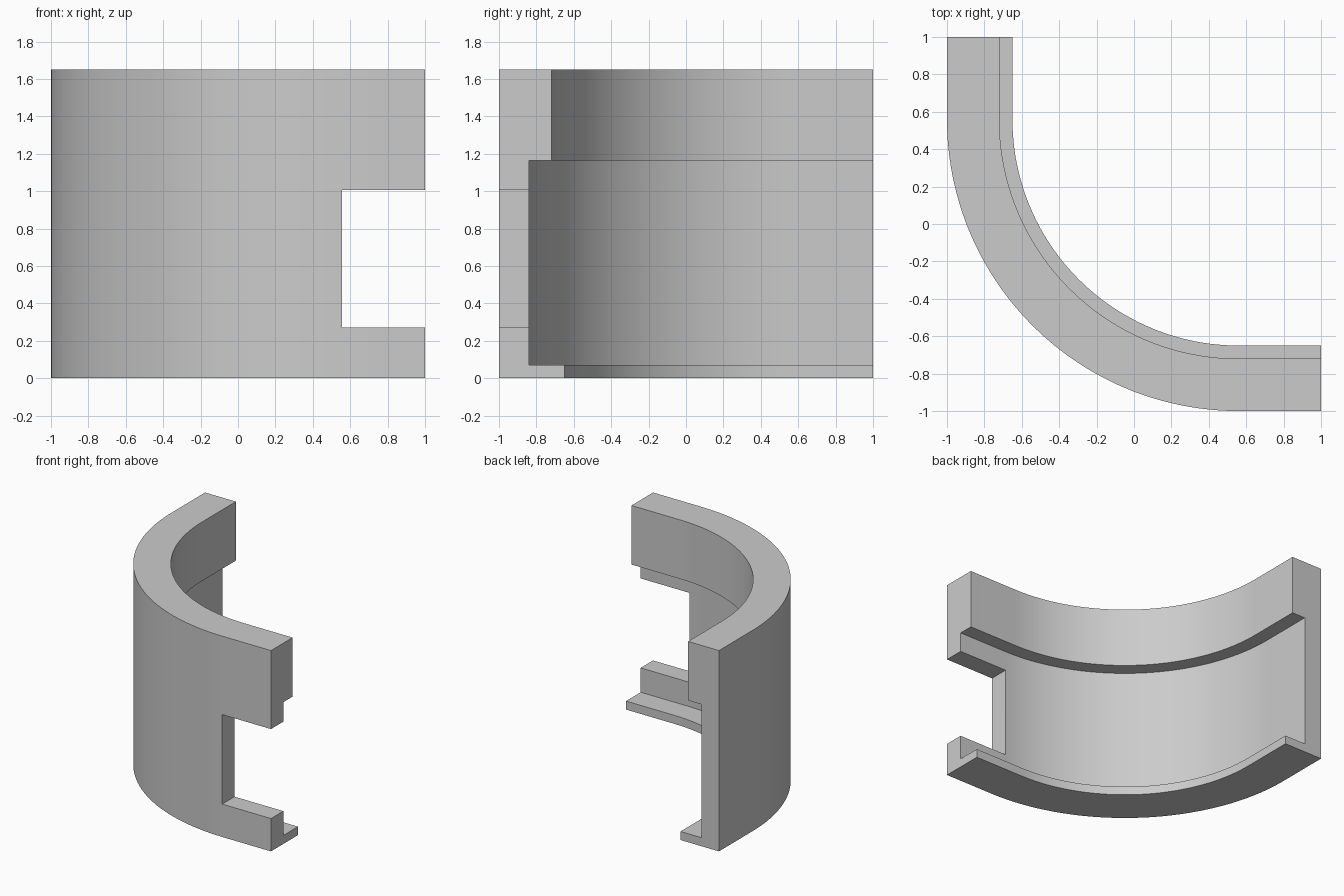
import bpy
import bmesh
from math import cos, sin, pi

if "Cube" in bpy.data.objects:
    bpy.data.objects.remove(bpy.data.objects["Cube"], do_unlink=True)

CENTRE = 0.56            # centre of the quarter bend, in x and y
RADIUS = 1 + CENTRE      # outer radius
STEPS = 48

# Cross-section as (depth inward from the outer face, height)
FLANGE, WALL, RIM = 0.35, 0.16, 0.28
section = [(0, 0), (FLANGE, 0), (FLANGE, 0.07), (WALL, 0.07),
           (WALL, 1.165), (RIM, 1.165), (RIM, 1.65), (0, 1.65)]


def make_object(name, bm):
    bmesh.ops.recalc_face_normals(bm, faces=bm.faces)
    mesh = bpy.data.meshes.new(name)
    bm.to_mesh(mesh)
    bm.free()
    obj = bpy.data.objects.new(name, mesh)
    bpy.context.collection.objects.link(obj)
    return obj


def stations(depth):
    """Plan path at one depth: straight end, quarter arc, straight end."""
    r = RADIUS - depth
    arc = [(CENTRE + r * cos(pi + i / STEPS * pi / 2),
            CENTRE + r * sin(pi + i / STEPS * pi / 2)) for i in range(STEPS + 1)]
    return [(depth - 1, 1)] + arc + [(1, depth - 1)]


# Curved panel: sweep the section along the path and cap both ends
bm = bmesh.new()
rails = [[bm.verts.new((x, y, z)) for x, y in stations(d)] for d, z in section]
for a, b in zip(rails, rails[1:] + rails[:1]):
    for i in range(len(a) - 1):
        bm.faces.new((a[i], a[i + 1], b[i + 1], b[i]))
for end in (0, -1):
    bm.faces.new([rail[end] for rail in rails])
panel = make_object("curved_panel", bm)

# Notch through the wall at the front left end
bm = bmesh.new()
bmesh.ops.create_cube(bm, size=1)
low, high = (0.557, -1.2, 0.27), (1.2, -0.7, 1.005)
for v in bm.verts:
    v.co = [low[k] if v.co[k] < 0 else high[k] for k in range(3)]
cutter = make_object("notch_cutter", bm)
cutter.hide_render = True

notch = panel.modifiers.new("notch", 'BOOLEAN')
notch.operation = 'DIFFERENCE'
notch.solver = 'EXACT'
notch.object = cutter
bpy.ops.object.select_all(action='DESELECT')
panel.select_set(True)
bpy.context.view_layer.objects.active = panel
bpy.ops.object.modifier_apply(modifier=notch.name)
bpy.data.objects.remove(cutter, do_unlink=True)

# Plain grey finish
grey = bpy.data.materials.new("grey")
grey.use_nodes = True
colour = (0.6, 0.6, 0.6, 1)
grey.diffuse_color = colour
grey.node_tree.nodes["Principled BSDF"].inputs["Base Color"].default_value = colour
panel.data.materials.clear()
panel.data.materials.append(grey)
bpy.ops.object.shade_smooth_by_angle(angle=pi / 6)
